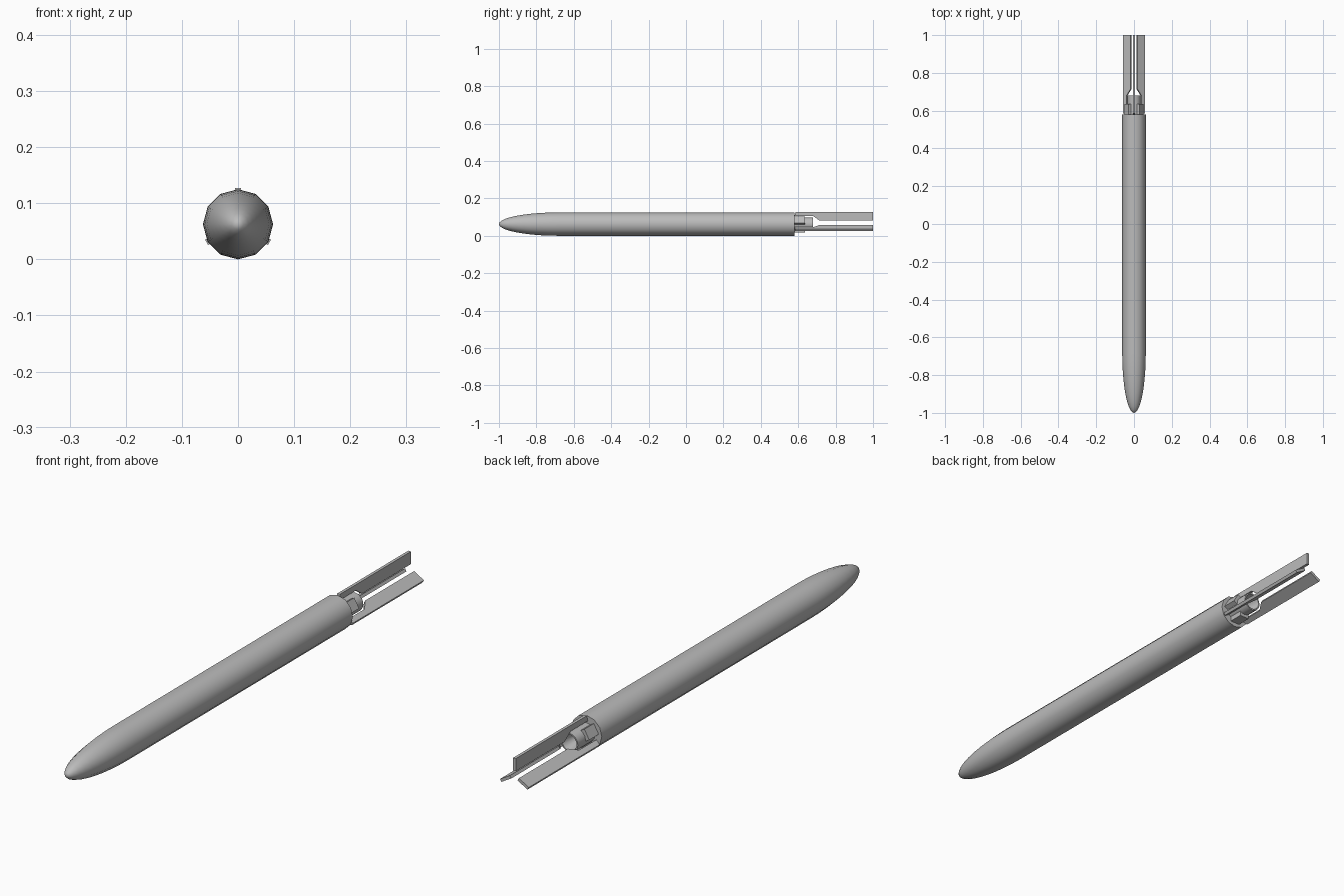
import bpy, bmesh
from math import cos, sin, radians, pi, sqrt
from mathutils import Vector

if "Cube" in bpy.data.objects:
    bpy.data.objects.remove(bpy.data.objects["Cube"])

R = 0.0625           # body radius, also the height of the axis
TAIL = 0.58          # rear end of the body
FIN_ANGLES = (90, 210, 330)
BLOCK_ANGLES = (30, 150, 270)

grey = bpy.data.materials.new("plain grey")
grey.use_nodes = True
colour = (0.5, 0.5, 0.5, 1)
grey.diffuse_color = colour
grey.node_tree.nodes["Principled BSDF"].inputs["Base Color"].default_value = colour


def finish(bm, name, smooth=None):
    bmesh.ops.remove_doubles(bm, verts=bm.verts, dist=1e-5)
    bmesh.ops.recalc_face_normals(bm, faces=bm.faces)
    mesh = bpy.data.meshes.new(name)
    bm.to_mesh(mesh)
    bm.free()
    mesh.materials.append(grey)
    obj = bpy.data.objects.new(name, mesh)
    bpy.context.collection.objects.link(obj)
    if smooth:
        bpy.ops.object.select_all(action="DESELECT")
        obj.select_set(True)
        bpy.context.view_layer.objects.active = obj
        bpy.ops.object.shade_smooth_by_angle(angle=radians(smooth))
    return obj


def lathe(name, profile, sides):
    """Spin (y, radius) points around the long axis."""
    bm = bmesh.new()
    verts = [bm.verts.new((r, y, R)) for y, r in profile]
    edges = [bm.edges.new(pair) for pair in zip(verts, verts[1:])]
    bmesh.ops.spin(bm, geom=verts + edges, cent=(0, 0, R), axis=(0, 1, 0),
                   angle=2 * pi, steps=sides, use_duplicate=False)
    return finish(bm, name, 40)


def radial_plate(name, outline, thickness, angle):
    """Extrude an outline of (y, radius) points that stands out from the axis."""
    a = radians(angle)
    out, side = Vector((cos(a), 0, sin(a))), Vector((-sin(a), 0, cos(a)))
    bm = bmesh.new()
    base = [bm.verts.new(Vector((0, y, R)) + out * r - side * thickness / 2)
            for y, r in outline]
    grown = bmesh.ops.extrude_face_region(bm, geom=[bm.faces.new(base)])
    bmesh.ops.translate(bm, vec=side * thickness,
                        verts=[g for g in grown["geom"] if isinstance(g, bmesh.types.BMVert)])
    return finish(bm, name)


# Body with a rounded, elliptical nose
steps = 10
nose = [(-0.68 - 0.32 * cos(i / steps * pi / 2), R * sin(i / steps * pi / 2))
        for i in range(steps + 1)]
lathe("body", nose + [(TAIL, R), (TAIL, 0)], 12)

# Hollow exhaust nozzle
lathe("nozzle", [(TAIL, 0), (TAIL, 0.035), (0.68, 0.035), (0.68, 0.03),
                 (0.62, 0.018), (0.62, 0)], 16)

# Three tail fins, cut back to clear the nozzle
fin = [(TAIL, 0.043), (0.68, 0.043), (0.715, 0.018), (1.0, 0.018),
       (1.0, 0.0645), (TAIL + 0.006, 0.0645)]
for n, angle in enumerate(FIN_ANGLES):
    radial_plate(f"tail_fin_{n + 1}", fin, 0.011, angle)

# Mounting blocks between the fins
block = [(TAIL, 0.02), (0.635, 0.02), (0.635, 0.046), (TAIL, 0.046)]
for n, angle in enumerate(BLOCK_ANGLES):
    radial_plate(f"mount_block_{n + 1}", block, 0.04, angle)
